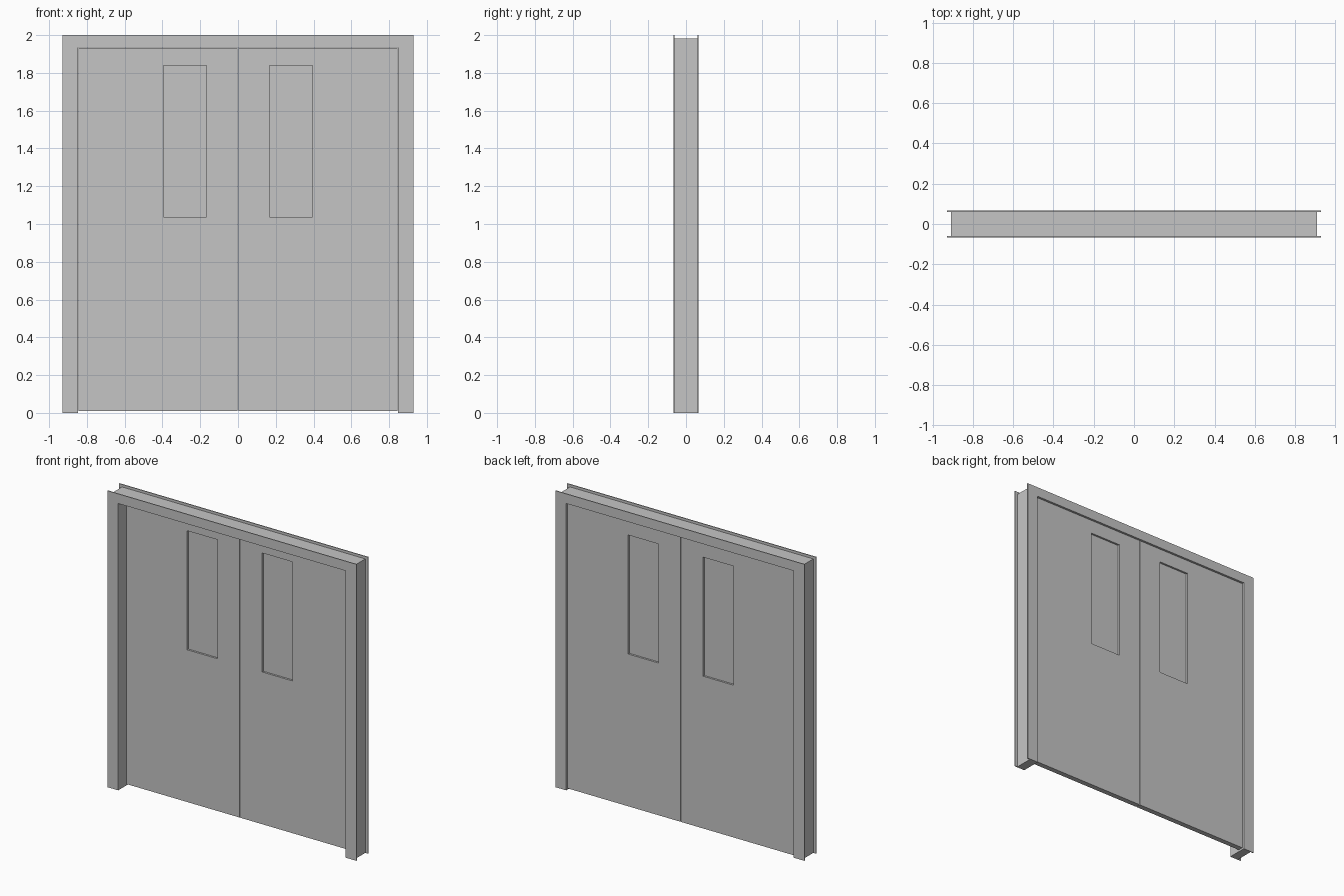
import bpy
import bmesh
from mathutils import Vector

if "Cube" in bpy.data.objects:
    bpy.data.objects.remove(bpy.data.objects["Cube"])

# One painted-metal colour for the whole door set
grey = bpy.data.materials.new("door grey")
grey.use_nodes = True
colour = (0.56, 0.56, 0.56, 1)
grey.diffuse_color = colour
grey.node_tree.nodes["Principled BSDF"].inputs["Base Color"].default_value = colour

# Main sizes
OPEN_X, OPEN_Z = 0.848, 1.935
FACE = 0.066
TRIM = 0.006
DOOR_FRONT, DOOR_BACK = 0.02, 0.055


def extrude_profile(name, points, y0, y1):
    """Extrude an outline in the x-z plane from y0 to y1."""
    bm = bmesh.new()
    face = bm.faces.new([bm.verts.new((x, y0, z)) for x, z in points])
    ext = bmesh.ops.extrude_face_region(bm, geom=[face])
    moved = [v for v in ext["geom"] if isinstance(v, bmesh.types.BMVert)]
    bmesh.ops.translate(bm, verts=moved, vec=Vector((0, y1 - y0, 0)))
    bmesh.ops.recalc_face_normals(bm, faces=bm.faces)
    mesh = bpy.data.meshes.new(name)
    bm.to_mesh(mesh)
    bm.free()
    mesh.materials.append(grey)
    obj = bpy.data.objects.new(name, mesh)
    bpy.context.collection.objects.link(obj)
    return obj


def rectangle(x0, x1, z0, z1):
    return [(x0, z0), (x1, z0), (x1, z1), (x0, z1)]


def portal(width, height):
    """Outline of two uprights joined by a header around the opening."""
    right = [(width, height), (width, 0), (OPEN_X, 0), (OPEN_X, OPEN_Z)]
    return right + [(-x, z) for x, z in reversed(right)]


# Frame: a jamb lining between two wider, thin casings
extrude_profile("frame_lining", portal(0.908, 1.983), -FACE + TRIM, FACE - TRIM)
extrude_profile("front_casing", portal(0.929, 2.0), -FACE, -FACE + TRIM)
extrude_profile("back_casing", portal(0.929, 2.0), FACE - TRIM, FACE)

# Door leaves, each with a recessed window panel
for side, sign in (("left", 1), ("right", -1)):
    leaf = extrude_profile(side + "_door",
                           rectangle(sign * 0.002, sign * (OPEN_X - 0.003), 0.01, OPEN_Z - 0.003),
                           DOOR_FRONT, DOOR_BACK)
    opening = rectangle(sign * 0.166, sign * 0.394, 1.037, 1.84)
    cutter = extrude_profile(side + "_window_cutter", opening, 0, 0.1)
    cutter.hide_render = True
    cutter.hide_viewport = True
    cutter.display_type = 'WIRE'
    cut = leaf.modifiers.new("window opening", 'BOOLEAN')
    cut.operation = 'DIFFERENCE'
    cut.solver = 'EXACT'
    cut.object = cutter
    extrude_profile(side + "_window_panel", opening, DOOR_FRONT + 0.013, DOOR_BACK - 0.013)
